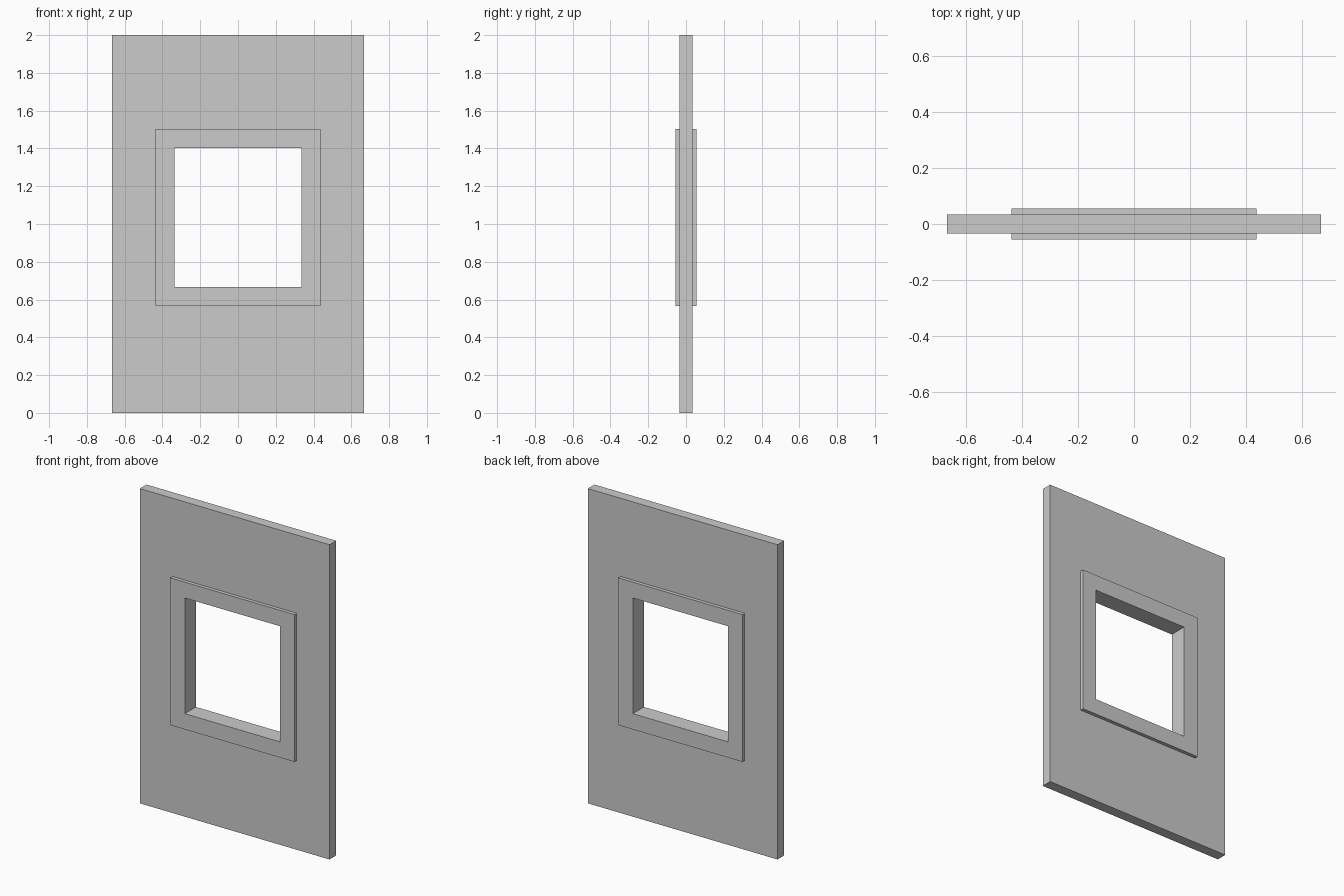
import bpy, bmesh

if "Cube" in bpy.data.objects:
    bpy.data.objects.remove(bpy.data.objects["Cube"])

WALL_Y, TRIM_Y = 0.0335, 0.056   # half depths
WALL = (0.667, 0.0, 2.0)         # half width, bottom, top
TRIM = (0.436, 0.567, 1.503)
OPENING = (0.335, 0.667, 1.402)


def rect_loop(bm, rect, y):
    w, lo, hi = rect
    return [bm.verts.new(p) for p in
            ((-w, y, lo), (w, y, lo), (w, y, hi), (-w, y, hi))]


# Cross-section from the front wall edge, over the trim, into the opening, and back out
front = [(WALL, -WALL_Y), (TRIM, -WALL_Y), (TRIM, -TRIM_Y), (OPENING, -TRIM_Y)]
section = front + [(rect, -y) for rect, y in reversed(front)]

# Wall panel and raised window trim as one closed surface
bm = bmesh.new()
loops = [rect_loop(bm, rect, y) for rect, y in section]
for a, b in zip(loops, loops[1:] + loops[:1]):
    for i in range(4):
        j = (i + 1) % 4
        bm.faces.new((a[i], a[j], b[j], b[i]))
bmesh.ops.recalc_face_normals(bm, faces=bm.faces)

mesh = bpy.data.meshes.new("wall_with_window_frame")
bm.to_mesh(mesh)
bm.free()
wall = bpy.data.objects.new("wall_with_window_frame", mesh)
bpy.context.collection.objects.link(wall)
